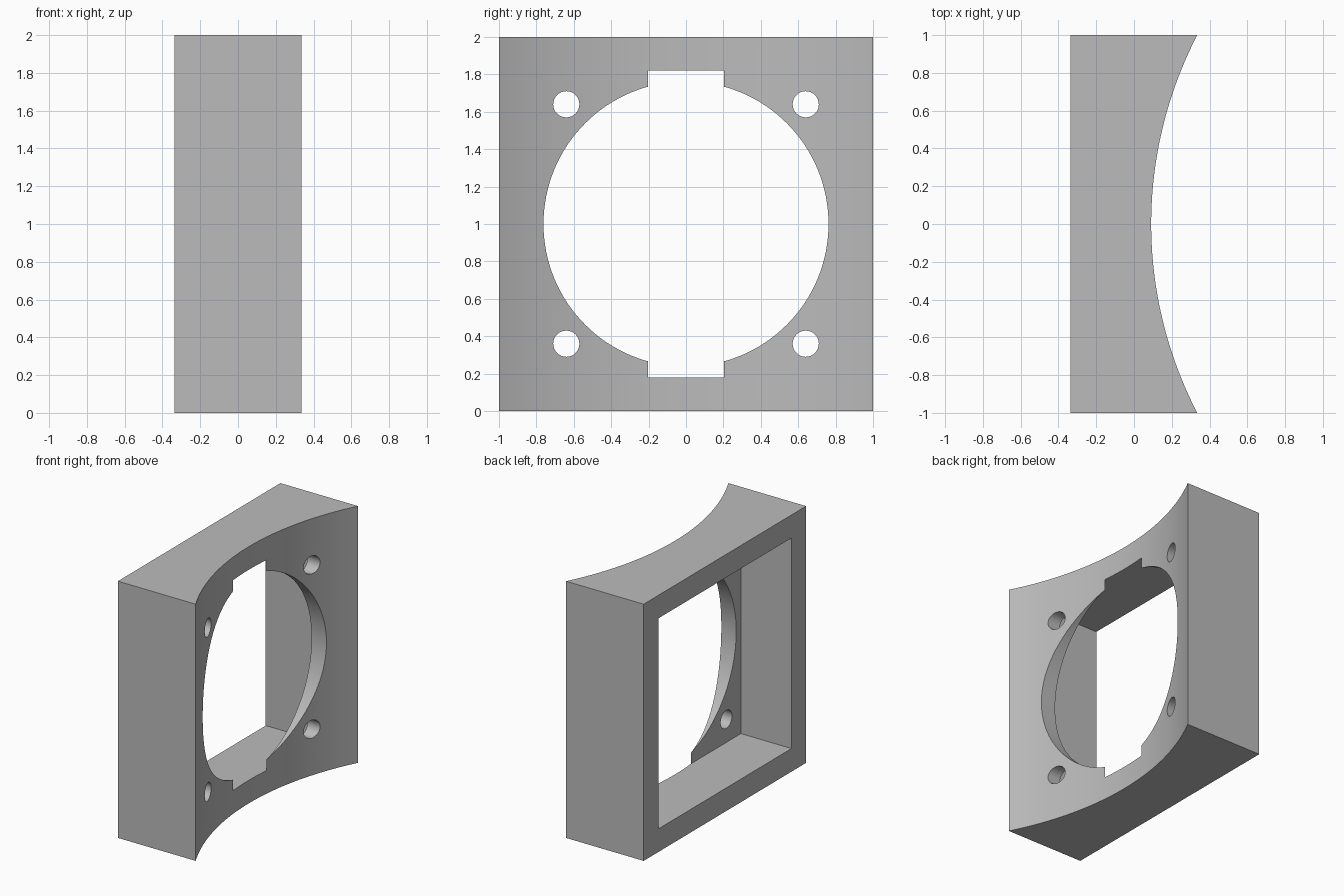
import bpy, bmesh, math
from mathutils import Matrix, Vector

if "Cube" in bpy.data.objects:
    bpy.data.objects.remove(bpy.data.objects["Cube"], do_unlink=True)

HALF_X = 0.335      # half depth of the block
ARC_MIN = 0.091     # x of the hollow face at its middle
INNER = 0.82        # half width of the square recess
SLOT = 0.205        # half width of the slots where recess meets hollow face
STEPS = 64

sag = HALF_X - ARC_MIN
radius = (1 + sag * sag) / (2 * sag)


def arc_x(y):
    return ARC_MIN + radius - math.sqrt(radius * radius - y * y)


def make_object(name, bm):
    bmesh.ops.recalc_face_normals(bm, faces=bm.faces)
    mesh = bpy.data.meshes.new(name)
    bm.to_mesh(mesh)
    bm.free()
    obj = bpy.data.objects.new(name, mesh)
    bpy.context.collection.objects.link(obj)
    return obj


def box(name, x0, x1, half):
    bm = bmesh.new()
    place = Matrix.Translation(((x0 + x1) / 2, 0, 1))
    bmesh.ops.create_cube(bm, size=1, matrix=place @ Matrix.Diagonal((x1 - x0, 2 * half, 2 * half, 1)))
    return make_object(name, bm)


def rod(name, y, z, r, sides):
    bm = bmesh.new()
    place = Matrix.Translation((0, y, z)) @ Matrix.Rotation(math.pi / 2, 4, "Y")
    bmesh.ops.create_cone(bm, cap_ends=True, segments=sides, radius1=r, radius2=r, depth=2, matrix=place)
    return make_object(name, bm)


# Block with one cylindrical hollow face, extruded upward
bm = bmesh.new()
ys = [-1 + 2 * i / STEPS for i in range(STEPS + 1)]
outline = [(-HALF_X, 1), (-HALF_X, -1)] + [(arc_x(y), y) for y in ys]
base = bm.faces.new([bm.verts.new((x, y, 0)) for x, y in outline])
top = bmesh.ops.extrude_face_region(bm, geom=[base])["geom"]
bmesh.ops.translate(bm, vec=Vector((0, 0, 2)), verts=[v for v in top if isinstance(v, bmesh.types.BMVert)])
block = make_object("mounting_block", bm)

grey = bpy.data.materials.new("plain grey")
grey.use_nodes = True
colour = (0.5, 0.5, 0.5, 1)
grey.diffuse_color = colour
grey.node_tree.nodes["Principled BSDF"].inputs["Base Color"].default_value = colour
block.data.materials.append(grey)

# Square recess, large round opening and four screw holes
cutters = [box("recess_cutter", -1, arc_x(SLOT), INNER),
           rod("opening_cutter", 0, 1, 0.762, 128)]
for sy in (-1, 1):
    for sz in (-1, 1):
        cutters.append(rod("screw_hole_cutter", sy * 0.64, 1 + sz * 0.64, 0.07, 32))

bpy.context.view_layer.objects.active = block
for cutter in cutters:
    cutter.hide_render = True
    mod = block.modifiers.new("cut", "BOOLEAN")
    mod.operation = "DIFFERENCE"
    mod.solver = "EXACT"
    mod.object = cutter
    bpy.ops.object.modifier_apply(modifier=mod.name)
    bpy.data.objects.remove(cutter, do_unlink=True)

# Smooth curved walls, crisp edges
bpy.ops.object.select_all(action="DESELECT")
block.select_set(True)
bpy.ops.object.shade_smooth_by_angle(angle=math.radians(30))
